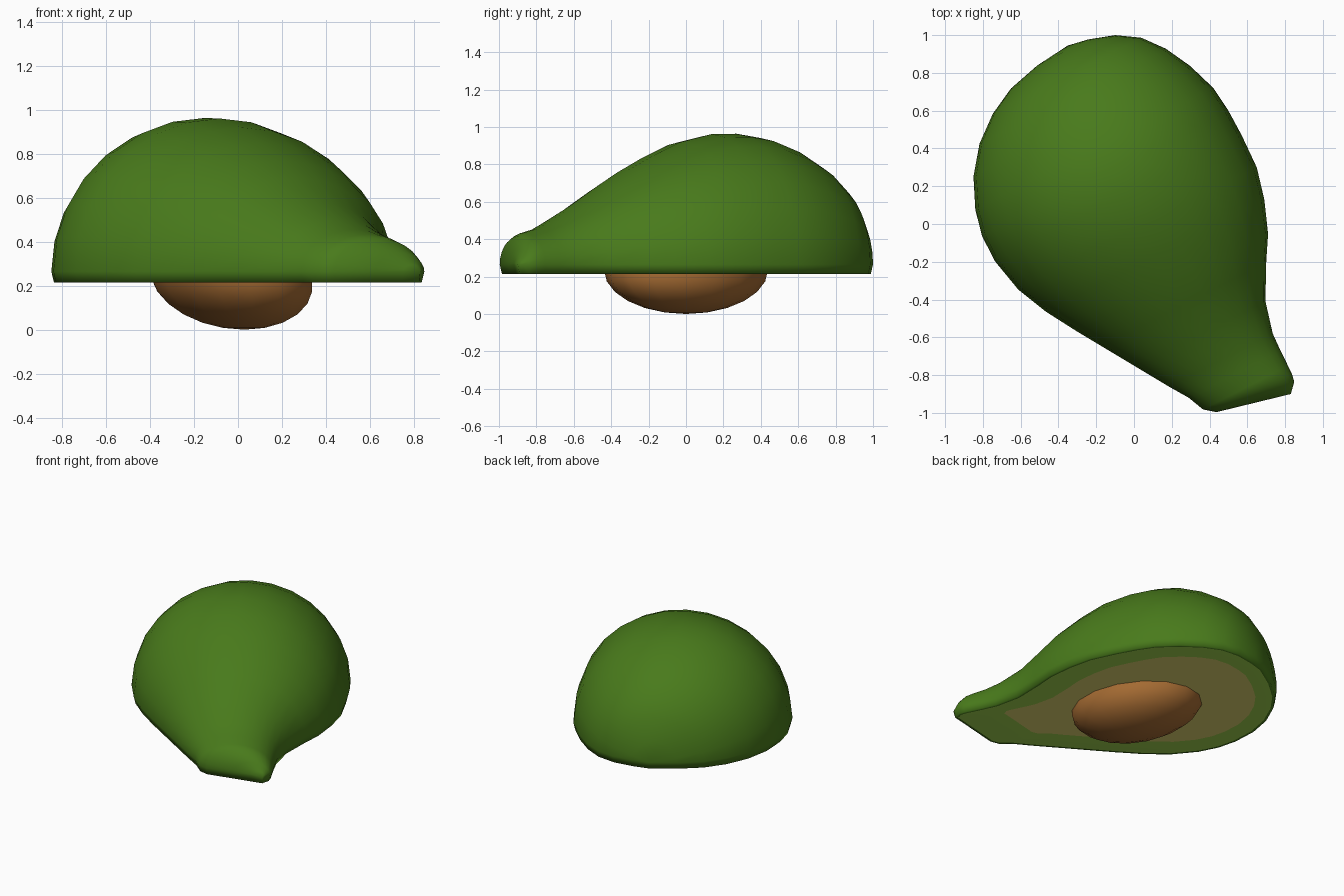
import bpy, bmesh, math
from mathutils import Vector

if "Cube" in bpy.data.objects:
    bpy.data.objects.remove(bpy.data.objects["Cube"])

CUT_Z, RIM_Z = 0.215, 0.265
AXIS = Vector((0.455, -0.89))          # long axis, blunt end to neck


def material(name, rgb):
    m = bpy.data.materials.new(name)
    m.diffuse_color = (*rgb, 1)
    m.use_nodes = True
    m.node_tree.nodes["Principled BSDF"].inputs["Base Color"].default_value = m.diffuse_color
    return m


skin_green = material("skin green", (0.066, 0.196, 0.011))
flesh_green = material("flesh green", (0.35, 0.65, 0.075))
flesh_cream = material("flesh cream", (0.74, 0.67, 0.16))
pit_brown = material("pit brown", (0.37, 0.145, 0.032))

# Outline of the fruit on both sides of the axis, blunt end to neck
LEFT = [(-.35, .945), (-.5, .85), (-.66, .71), (-.75, .58), (-.82, .42), (-.85, .25),
        (-.85, .15), (-.83, 0), (-.77, -.15), (-.67, -.29), (-.56, -.4), (-.4, -.51),
        (0, -.75), (.2, -.87), (.29, -.92), (.36, -.98), (.42, -1), (.83, -.9)]
RIGHT = [(-.35, .945), (-.28, .97), (-.12, 1), (0, 1), (.11, .96), (.22, .9), (.33, .81),
         (.42, .72), (.5, .6), (.57, .47), (.65, .3), (.69, .13), (.71, -.05), (.7, -.2),
         (.695, -.44), (.73, -.57), (.78, -.68), (.84, -.8), (.85, -.83), (.83, -.9)]
STATIONS = [-.98, -.935, -.86, -.75, -.61, -.45, -.31, -.16, .03, .2, .37, .5,
            .68, .85, .95, 1.04, 1.085, 1.13, 1.16]
# Height of the arch relative to its half width, along the axis
RISE = [(-1, .955), (-.2, .955), (.2, .9), (.6, .87), (.85, .76), (1, .67), (1.2, .66)]


def at(chain, t):
    """Point of an outline at distance t along the axis."""
    pts = [Vector(p) for p in chain]
    for a, b in zip(pts, pts[1:]):
        ta, tb = a.dot(AXIS), b.dot(AXIS)
        if ta <= t <= tb:
            return a.lerp(b, (t - ta) / (tb - ta))
    return pts[-1]


def rise_at(t):
    for (ta, a), (tb, b) in zip(RISE, RISE[1:]):
        if ta <= t <= tb:
            return a + (b - a) * (t - ta) / (tb - ta)


def finish(bm, name, mats, angle):
    bmesh.ops.recalc_face_normals(bm, faces=bm.faces[:])
    me = bpy.data.meshes.new(name)
    bm.to_mesh(me)
    bm.free()
    for m in mats:
        me.materials.append(m)
    ob = bpy.data.objects.new(name, me)
    bpy.context.collection.objects.link(ob)
    bpy.context.view_layer.objects.active = ob
    ob.select_set(True)
    bpy.ops.object.shade_smooth_by_angle(angle=math.radians(angle))
    ob.select_set(False)
    return ob


# Skin: arched cross-sections lofted along the axis
N = 14
bm = bmesh.new()
sections = []
for t in STATIONS:
    l, r = at(LEFT, t), at(RIGHT, t)
    mid, half = (l + r) / 2, (r - l) / 2
    row = []
    for i in range(N + 1):
        a = math.pi * i / N
        p = mid - half * math.cos(a)
        row.append(bm.verts.new((p.x, p.y, RIM_Z + half.length * rise_at(t) * math.sin(a))))
    sections.append(row)
for a, b in zip(sections, sections[1:]):
    for i in range(N):
        bm.faces.new((a[i], a[i + 1], b[i + 1], b[i]))
# rounded ends: fans to the end points of the outline
ends = []
for row, p in ((sections[0], LEFT[0]), (sections[-1], LEFT[-1])):
    end = bm.verts.new((*p, RIM_Z))
    for i in range(N):
        bm.faces.new((row[i], row[i + 1], end))
    ends.append(end)

# Rim: closed loop around the outline, curling under to the cut face
rim = [ends[0]] + [s[0] for s in sections] + [ends[1]] + [s[-1] for s in reversed(sections)]
spine = Vector((-.19, .34))


def inner_loop(inset, z):
    loop = []
    for i, v in enumerate(rim):
        p = v.co.xy
        side = (rim[(i + 1) % len(rim)].co.xy - rim[i - 1].co.xy).normalized()
        q = p + Vector((-side.y, side.x)) * inset       # inward of a counterclockwise loop
        loop.append(bm.verts.new((q.x, q.y, z)))
    return loop


def bridge(a, b, mat):
    for i in range(len(a)):
        j = (i + 1) % len(a)
        bm.faces.new((a[i], a[j], b[j], b[i])).material_index = mat


under = inner_loop(.012, CUT_Z)
lip = inner_loop(.03, CUT_Z - .001)
bridge(rim, under, 0)
bridge(under, lip, 0)

# Cut face: outer band of green flesh around the paler inner flesh
inner = []
for v in lip:
    q = spine + (v.co.xy - spine) * .8
    inner.append(bm.verts.new((q.x, q.y, CUT_Z - .001)))
bridge(lip, inner, 1)
bm.faces.new(inner).material_index = 2
finish(bm, "skin_and_flesh", [skin_green, flesh_green, flesh_cream], 120)

# Pit: ellipsoid lying along the axis, half sunk in the cut face
bm = bmesh.new()
bmesh.ops.create_uvsphere(bm, u_segments=16, v_segments=12, radius=1)
turn = math.atan2(AXIS.y, AXIS.x)
for v in bm.verts:
    x, y, z = v.co.x * .46, v.co.y * .345, v.co.z * .235
    v.co = Vector((x * math.cos(turn) - y * math.sin(turn) - .25 * z,
                   x * math.sin(turn) + y * math.cos(turn), z))
pit = finish(bm, "pit", [pit_brown], 50)
pit.location = (-.03, 0, .235)
